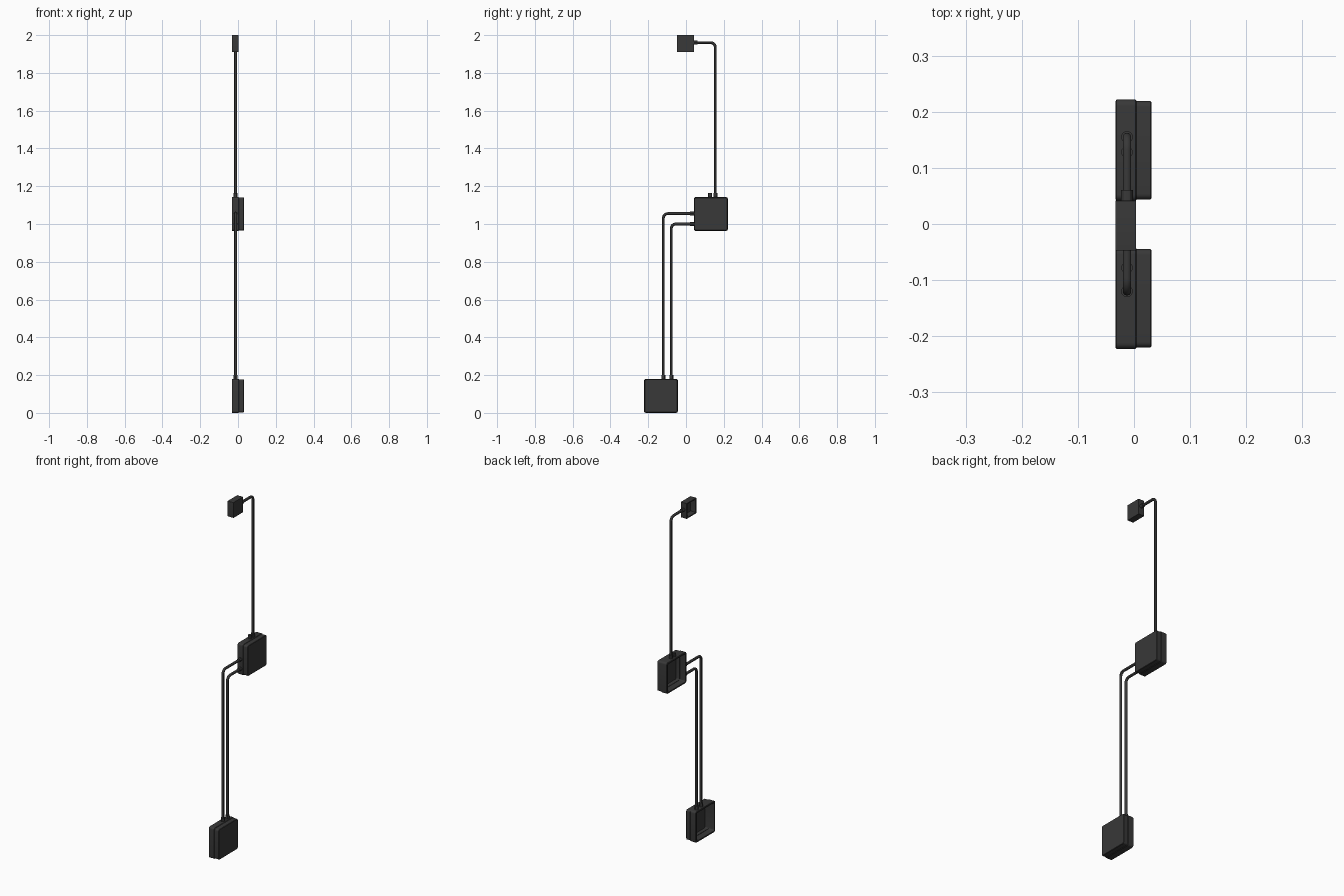
import bpy, bmesh, math
from mathutils import Vector

if "Cube" in bpy.data.objects:
    bpy.data.objects.remove(bpy.data.objects["Cube"])

dark = bpy.data.materials.new("dark_grey")
dark.diffuse_color = (0.04, 0.04, 0.04, 1)
dark.use_nodes = True
dark.node_tree.nodes["Principled BSDF"].inputs["Base Color"].default_value = dark.diffuse_color
PX = -0.0125          # x of every conduit axis


def finish(obj):
    obj.data.materials.append(dark)
    bpy.ops.object.select_all(action='DESELECT')
    obj.select_set(True)
    bpy.context.view_layer.objects.active = obj
    bpy.ops.object.shade_smooth_by_angle(angle=math.radians(30))


def rounded_square(x, cy, cz, half, r, seg=5):
    pts = []
    for q, (sy, sz) in enumerate([(1, 1), (-1, 1), (-1, -1), (1, -1)]):
        for i in range(seg + 1):
            a = math.pi / 2 * (q + i / seg)
            pts.append((x, cy + sy * (half - r) + r * math.cos(a),
                        cz + sz * (half - r) + r * math.sin(a)))
    return pts


def loft(name, cy, cz, sections, ring=False):
    """Skin rounded squares (x, half size, corner radius) along x."""
    bm = bmesh.new()
    loops = [[bm.verts.new(p) for p in rounded_square(x, cy, cz, h, r)]
             for x, h, r in sections]
    n = len(loops[0])
    pairs = list(zip(loops, loops[1:]))
    if ring:
        pairs.append((loops[-1], loops[0]))
    else:
        bm.faces.new(loops[0])
        bm.faces.new(loops[-1])
    for a, b in pairs:
        for i in range(n):
            j = (i + 1) % n
            bm.faces.new((a[i], a[j], b[j], b[i]))
    bmesh.ops.recalc_face_normals(bm, faces=bm.faces)
    me = bpy.data.meshes.new(name)
    bm.to_mesh(me)
    bm.free()
    obj = bpy.data.objects.new(name, me)
    bpy.context.collection.objects.link(obj)
    finish(obj)


def conduit(name, points, radius=0.0075, bend=0.024, seg=8):
    """Round tube through (y, z) points with filleted right-angle bends."""
    P = [Vector((PX, y, z)) for y, z in points]
    path = [P[0]]
    for a, b, c in zip(P, P[1:], P[2:]):
        u, v = (a - b).normalized(), (c - b).normalized()
        o = b + (u + v) * bend
        for i in range(seg + 1):
            t = math.pi / 2 * i / seg
            path.append(o - v * bend * math.cos(t) - u * bend * math.sin(t))
    path.append(P[-1])
    cu = bpy.data.curves.new(name + "_path", 'CURVE')
    cu.dimensions = '3D'
    cu.bevel_depth = radius
    cu.bevel_resolution = 4
    cu.use_fill_caps = True
    sp = cu.splines.new('POLY')
    sp.points.add(len(path) - 1)
    for p, co in zip(sp.points, path):
        p.co = (*co, 1)
    tmp = bpy.data.objects.new(name + "_path", cu)
    bpy.context.collection.objects.link(tmp)
    bpy.context.view_layer.update()
    me = bpy.data.meshes.new_from_object(
        tmp.evaluated_get(bpy.context.evaluated_depsgraph_get()))
    bpy.data.objects.remove(tmp)
    obj = bpy.data.objects.new(name, me)
    bpy.context.collection.objects.link(obj)
    finish(obj)


# large junction boxes: open-backed base frame plus hollow lid
for label, cy, cz in (("lower", -0.1325, 0.09), ("upper", 0.1315, 1.053)):
    loft(label + "_box_base", cy, cz,
         [(-0.033, 0.0875, 0.009), (-0.031, 0.09, 0.011), (0.0025, 0.09, 0.011),
          (0.0045, 0.088, 0.009), (0.0045, 0.081, 0.006), (-0.033, 0.081, 0.006)],
         ring=True)
    loft(label + "_box_lid", cy, cz,
         [(0.026, 0.079, 0.006), (0.0045, 0.079, 0.006), (0.0045, 0.0875, 0.01),
          (0.0295, 0.0875, 0.01), (0.0315, 0.0855, 0.008)])

# small open-backed outlet box at the top
loft("outlet_box", -0.003, 1.9555,
     [(-0.001, 0.038, 0.001), (-0.033, 0.038, 0.001),
      (-0.033, 0.0445, 0.0015), (0.0035, 0.0445, 0.0015)])

# conduits
conduit("outer_lower_conduit", [(-0.12, 0.175), (-0.12, 1.055), (0.045, 1.055)])
conduit("inner_lower_conduit", [(-0.078, 0.175), (-0.078, 1.0), (0.045, 1.0)])
conduit("upper_conduit", [(0.155, 1.139), (0.155, 1.96), (0.038, 1.96)])

# entry collars and one unused stub
collars = [((-0.12, 0.176), (-0.12, 0.2)), ((-0.078, 0.176), (-0.078, 0.2)),
           ((0.022, 1.055), (0.045, 1.055)), ((0.022, 1.0), (0.045, 1.0)),
           ((0.155, 1.139), (0.155, 1.163)), ((0.128, 1.139), (0.128, 1.163)),
           ((0.038, 1.96), (0.061, 1.96))]
for i, ends in enumerate(collars):
    conduit(f"entry_collar_{i + 1}", ends, radius=0.0105)
